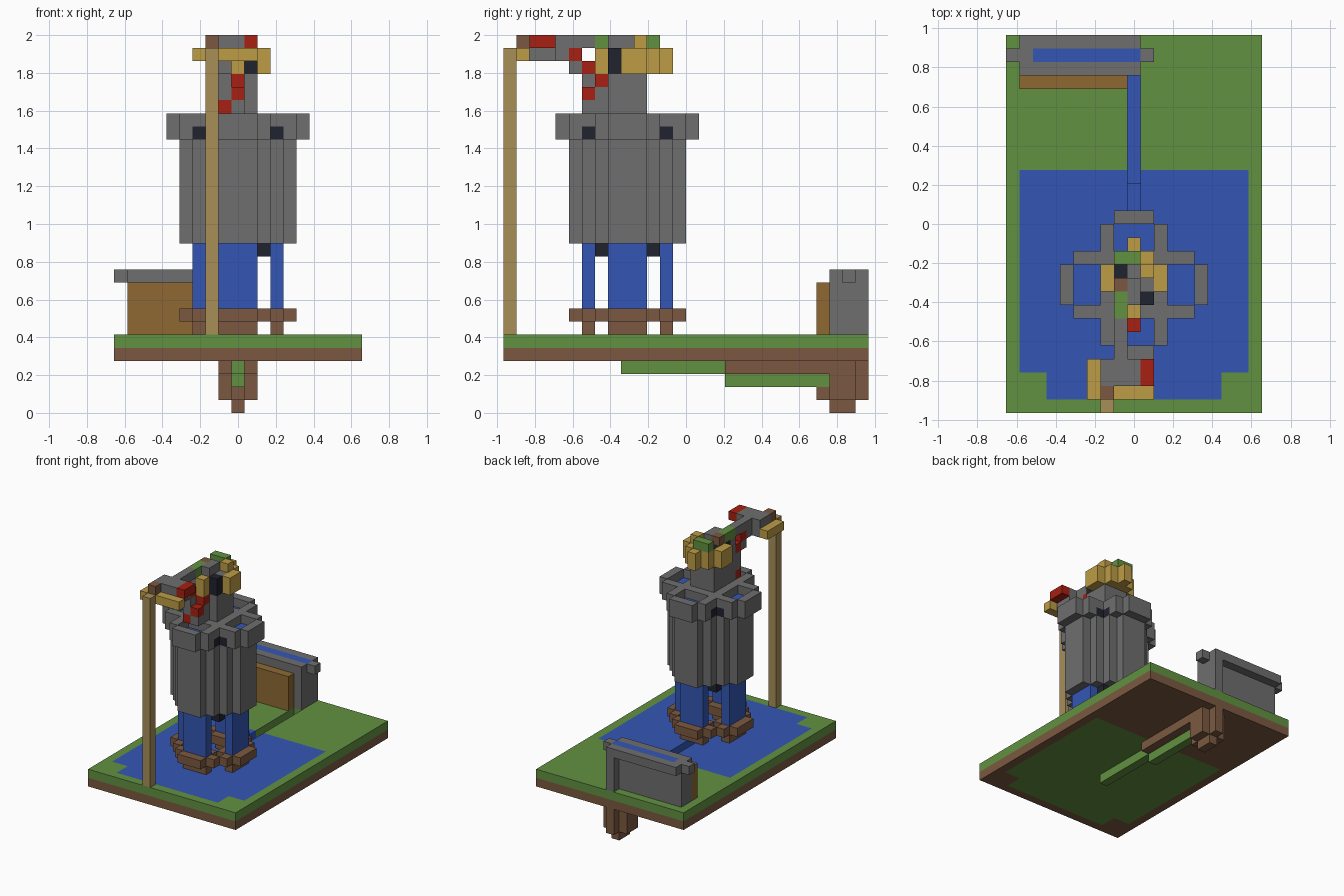
import bpy, bmesh
from mathutils import Vector

if "Cube" in bpy.data.objects:
    bpy.data.objects.remove(bpy.data.objects["Cube"], do_unlink=True)

# Block grid: 19 wide, 28 deep, 29 high
U = 2 / 29
ORIGIN = Vector((-9.5, -14, 0))
HUB = 9  # tower axis, same cell number in x and y
cells = {}
part_color = {}


def linear(c):
    c /= 255
    return c / 12.92 if c <= 0.04 else ((c + 0.055) / 1.055) ** 2.4


def material(name, r, g, b):
    m = bpy.data.materials.new(name)
    m.use_nodes = True
    col = (linear(r), linear(g), linear(b), 1)
    m.diffuse_color = col
    bsdf = m.node_tree.nodes["Principled BSDF"]
    bsdf.inputs["Base Color"].default_value = col
    bsdf.inputs["Roughness"].default_value = 0.9
    return m


GRASS = material("grass green", 98, 145, 65)
WATER = material("water blue", 52, 86, 180)
STONE = material("stone grey", 110, 110, 110)
EARTH = material("earth brown", 123, 89, 65)
WOOD = material("wood brown", 142, 105, 51)
POLE = material("pole tan", 168, 143, 88)
GOLD = material("gold", 190, 156, 70)
RED = material("red", 167, 32, 18)
DARK = material("near black", 33, 35, 46)


def span(v):
    return range(v, v + 1) if isinstance(v, int) else range(v[0], v[1] + 1)


def part(name, color, *boxes, turns=1):
    """Fill boxes of blocks (x, y, z, each a number or inclusive span);
    turns=4 repeats them around the tower axis."""
    part_color[name] = color
    for bx, by, bz in boxes:
        for x in span(bx):
            for y in span(by):
                p, q = x - HUB, y - HUB
                for _ in range(turns):
                    for z in span(bz):
                        cells[p + HUB, q + HUB, z] = name
                    p, q = -q, p


def carve(bx, by, bz):
    for x in span(bx):
        for y in span(by):
            for z in span(bz):
                cells.pop((x, y, z), None)


# Ground slab and pond
part("soil", EARTH, ((0, 18), (0, 27), 4))
part("lawn", GRASS, ((0, 18), (0, 27), 5))
for name, color, z in (("pond_bed", GRASS, 4), ("pond", WATER, 5)):
    part(name, color, ((1, 17), (3, 17), z), ((3, 15), (1, 2), z))

# Sunken channel and the shaft under the trough
carve(9, (9, 24), (4, 5))
part("channel_water", WATER, (9, (9, 16), 4), (9, (17, 24), 3))
part("channel_bed", GRASS, (9, (9, 16), 3), (9, (17, 24), 2))
part("channel_walls", EARTH, (8, (17, 26), 3), (10, (17, 26), 3))
part("shaft", EARTH, (8, (25, 26), (1, 3)), (10, (25, 26), (1, 3)),
     (9, 27, (1, 3)), (9, 24, 1), (9, (25, 26), 0))

# Water trough at the back
part("trough", STONE, ((1, 9), (25, 26), (6, 10)), ((1, 9), 27, 10),
     (9, 27, (6, 9)), (0, 26, 10), (10, 26, 10))
part("trough_water", WATER, ((2, 9), 26, 10))
part("trough_planks", WOOD, ((1, 8), 24, (6, 9)))

# Four water legs standing in basins
part("leg_basins", EARTH, ((8, 10), 6, 6), ((8, 10), 5, 7), ((8, 10), 7, 7),
     (7, 6, 7), (11, 6, 7), turns=4)
part("water_legs", WATER, ((8, 10), 6, (7, 12)), turns=4)
part("under_lamps", DARK, (7, 7, 12), turns=4)

# Rounded tower with cross-shaped crown
part("tower", STONE, ((8, 10), (5, 13), (13, 20)),
     ((6, 12), (7, 11), (13, 20)), turns=4)
part("crown", STONE, ((8, 10), 4, (21, 22)), (7, (5, 7), (21, 22)),
     (11, (5, 7), (21, 22)), ((7, 11), (7, 11), (21, 22)), turns=4)
part("crown_water", WATER, ((8, 10), (5, 6), 21), turns=4)
part("crown_holes", DARK, (6, 7, 21), (12, 7, 21), turns=4)

# Head on a square neck
part("neck", STONE, ((8, 10), (8, 10), (23, 27)), ((8, 9), 7, (23, 26)),
     ((8, 9), 6, 23), (8, 6, 24), (9, (8, 9), 28))
part("gold_mane", GOLD, (9, 7, (26, 27)), (7, (9, 10), (26, 27)),
     (11, (9, 10), (26, 27)), ((8, 10), 11, (26, 27)),
     (9, 12, (26, 27)), (10, 10, 28))
part("eyes", DARK, (10, 8, (26, 27)), (8, 8, (26, 27)), (8, 10, 27))
part("leaf_tufts", GRASS, ((8, 9), 11, 28), (8, (7, 8), 28))
part("head_stub", EARTH, (8, 9, 28))

# Arm reaching forward to the pole
part("arm", STONE, (8, (4, 6), 28), (8, 4, 27), (8, 5, 26), (8, 6, 25),
     (8, 7, 27))
part("hand", STONE, ((7, 9), (2, 3), (27, 28)))
part("red_trim", RED, (8, 5, 27), (8, 6, 26), (9, 7, 25), (9, 6, 24),
     (8, 6, 23), (10, (2, 3), 28))
part("hand_trim", GOLD, (6, (1, 3), 27), ((7, 10), 1, 27))
part("hand_stub", EARTH, (7, 1, 28))
part("pole", POLE, (7, 0, (6, 27)))


# Mesh the exposed block faces of each part
def build(name):
    bm = bmesh.new()
    for cell in [c for c, n in cells.items() if n == name]:
        for axis in range(3):
            for side in (0, 1):
                step = Vector((0, 0, 0))
                step[axis] = 1
                near = Vector(cell) + step * (2 * side - 1)
                if tuple(int(v) for v in near) in cells:
                    continue
                a, b = Vector((0, 0, 0)), Vector((0, 0, 0))
                a[(axis + 1) % 3] = 1
                b[(axis + 2) % 3] = 1
                base = Vector(cell) + ORIGIN + step * side
                loop = [base, base + a, base + a + b, base + b]
                if not side:
                    loop.reverse()
                bm.faces.new([bm.verts.new(v * U) for v in loop])
    bmesh.ops.remove_doubles(bm, verts=bm.verts, dist=U / 50)
    bmesh.ops.dissolve_limit(bm, angle_limit=0.02, verts=bm.verts, edges=bm.edges)
    mesh = bpy.data.meshes.new(name)
    bm.to_mesh(mesh)
    bm.free()
    mesh.materials.append(part_color[name])
    bpy.context.collection.objects.link(bpy.data.objects.new(name, mesh))


for part_name in part_color:
    build(part_name)
